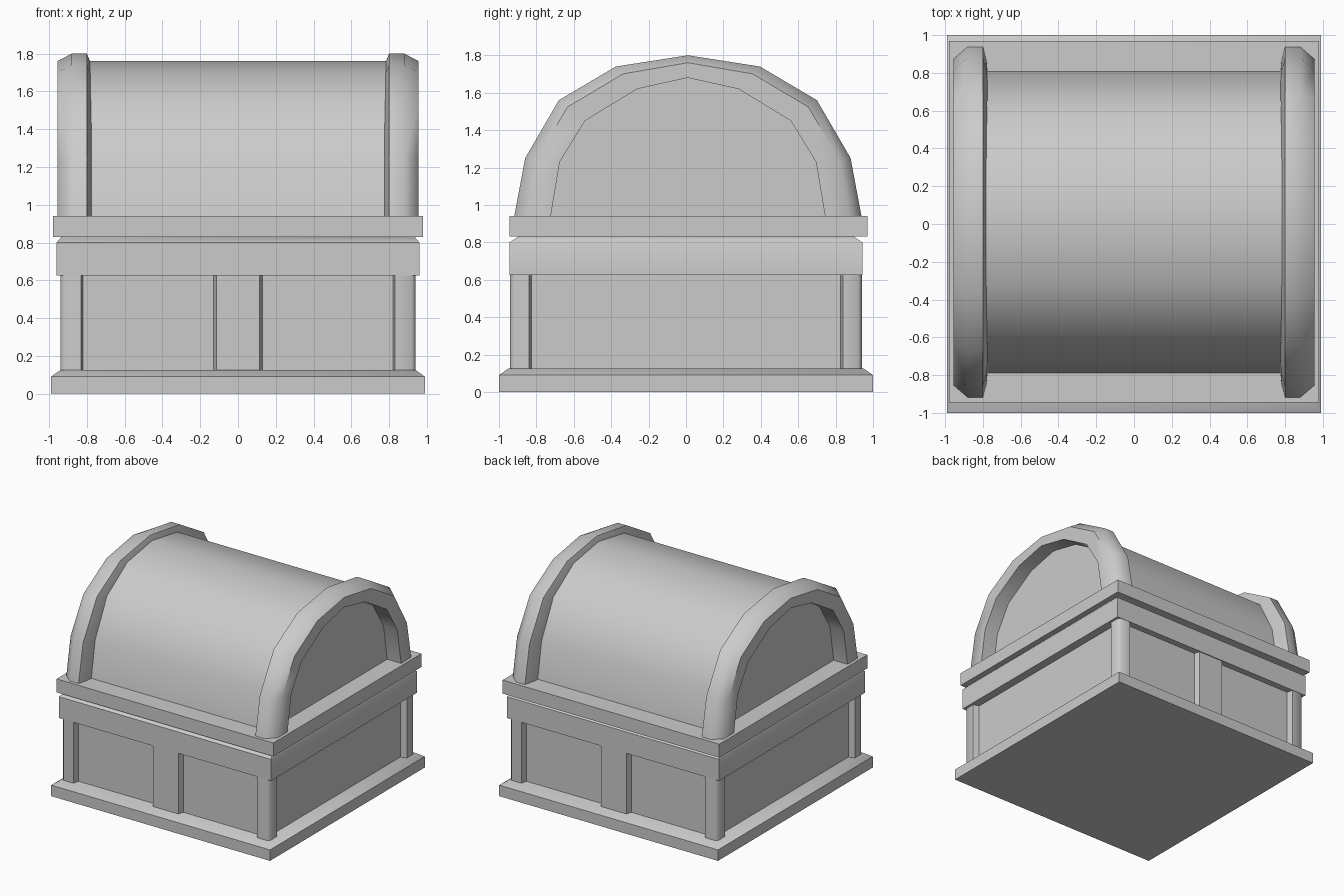
import bpy, bmesh

if "Cube" in bpy.data.objects:
    bpy.data.objects.remove(bpy.data.objects["Cube"])

CY = 0.01  # the lid sits slightly back of centre


def loft(name, rings):
    """Skin equal-length closed rings and cap both ends."""
    bm = bmesh.new()
    rows = [[bm.verts.new(p) for p in r] for r in rings]
    n = len(rows[0])
    for a, b in zip(rows, rows[1:]):
        for i in range(n):
            j = (i + 1) % n
            bm.faces.new((a[i], a[j], b[j], b[i]))
    bm.faces.new(rows[0])
    bm.faces.new(rows[-1])
    bmesh.ops.recalc_face_normals(bm, faces=bm.faces)
    me = bpy.data.meshes.new(name)
    bm.to_mesh(me)
    bm.free()
    ob = bpy.data.objects.new(name, me)
    bpy.context.collection.objects.link(ob)
    bpy.ops.object.select_all(action='DESELECT')
    ob.select_set(True)
    bpy.context.view_layer.objects.active = ob
    bpy.ops.object.shade_smooth_by_angle(angle=0.9)
    return ob


def slab(name, levels, cy=0):
    """Stacked rectangles: (half x, half y, z)."""
    return loft(name, [[(sx * hx, cy + sy * hy, z)
                        for sx, sy in ((-1, -1), (1, -1), (1, 1), (-1, 1))]
                       for hx, hy, z in levels])


def arch(half):
    """Mirror a half arch (y, z) into a full one, front to back."""
    return [(CY - y, z) for y, z in half] + [(CY + y, z) for y, z in half[-2::-1]]


# Chest base, body, top band and lid rim
slab("base", [(0.99, 1.0, 0), (0.99, 1.0, 0.09), (0.94, 0.95, 0.125)])
slab("body", [(0.89, 0.89, 0.10), (0.89, 0.89, 0.65)])
slab("top_band", [(0.96, 0.943, 0.625), (0.96, 0.943, 0.80), (0.93, 0.89, 0.835)])
slab("lid_rim", [(0.98, 0.957, 0.83), (0.98, 0.957, 0.94)], cy=0.013)

# Corner posts with softened outer edge
corner_plan = [(0.80, 0.80), (0.83, 0.94), (0.92, 0.94), (0.94, 0.92), (0.94, 0.84)]
for sx in (-1, 1):
    for sy in (-1, 1):
        loft("corner_post", [[(sx * x, sy * y, z) for x, y in corner_plan]
                             for z in (0.11, 0.64)])

# Middle posts on front and back
middle_plan = [(-0.15, 0.82), (-0.115, 0.935), (0.115, 0.935), (0.15, 0.82)]
for sy in (-1, 1):
    loft("middle_post", [[(x, sy * y, z) for x, y in middle_plan] for z in (0.11, 0.64)])

# Lid barrel, whose ends close the lid inside the arched bands
outer_half = [(0.93, 0.93), (0.87, 1.25), (0.69, 1.56), (0.385, 1.74), (0, 1.80)]
inner_half = [(0.735, 0.93), (0.685, 1.23), (0.55, 1.45), (0.27, 1.62), (0, 1.68)]
barrel_half = [(y * 0.86, 0.93 + (z - 0.93) * 0.954) for y, z in outer_half]
loft("lid_barrel", [[(x, y, z) for y, z in arch(barrel_half)] for x in (-0.83, 0.83)])

# Arched end bands: section is (x, fraction from inner to outer arc)
section = [(0.77, 0), (0.78, 0.6), (0.80, 1), (0.88, 1), (0.955, 0.67), (0.955, 0)]
for sx in (-1, 1):
    rings = [[(sx * x, iy + (oy - iy) * t, iz + (oz - iz) * t) for x, t in section]
             for (iy, iz), (oy, oz) in zip(arch(inner_half), arch(outer_half))]
    loft("lid_end_band", rings)
